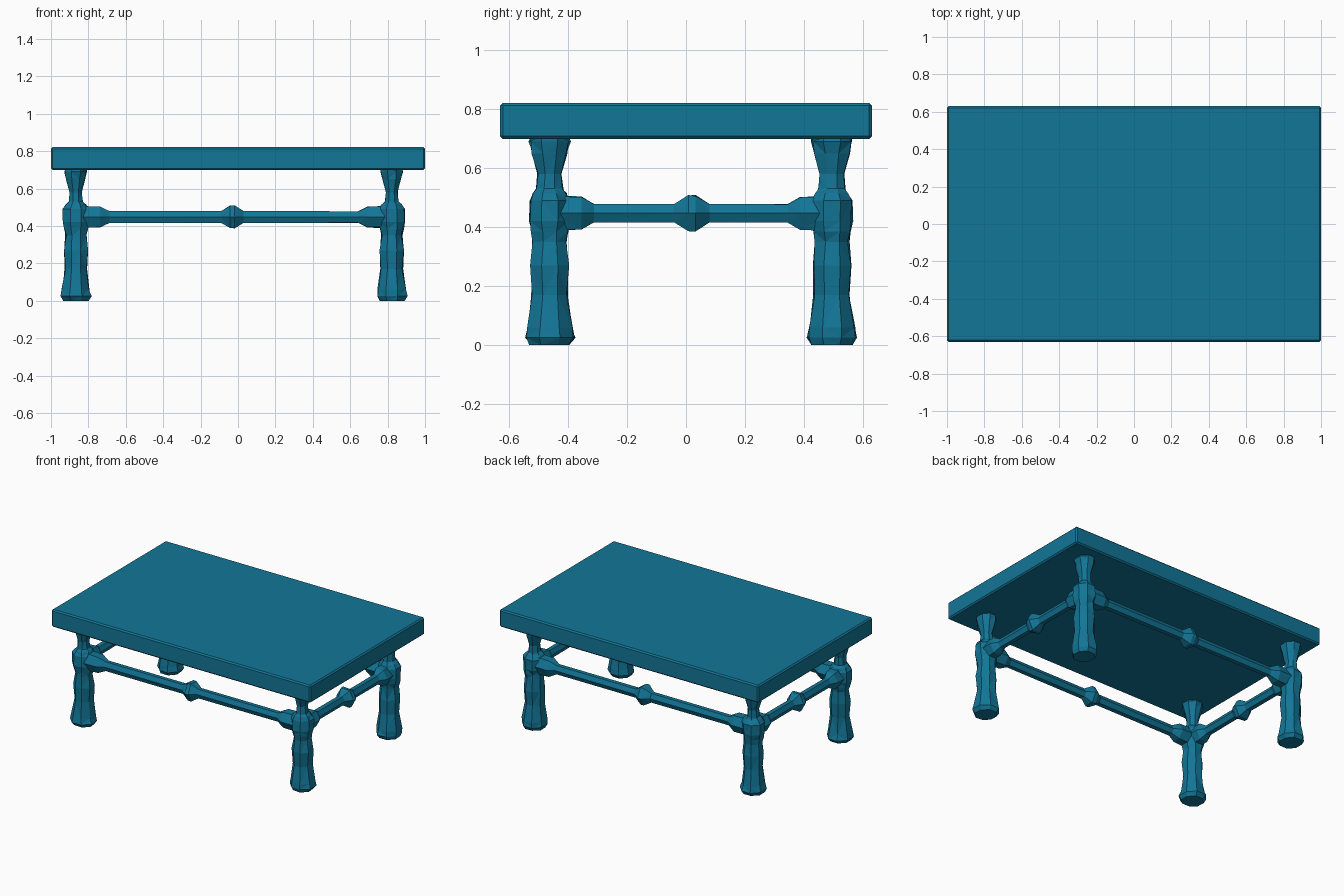
import bpy, bmesh, math, random
from mathutils import Vector

random.seed(4)
cube = bpy.data.objects.get("Cube")
if cube:
    bpy.data.objects.remove(cube)

teal = bpy.data.materials.new("teal paint")
teal.use_nodes = True
teal.diffuse_color = (0.006, 0.18, 0.31, 1)
teal.node_tree.nodes["Principled BSDF"].inputs["Base Color"].default_value = teal.diffuse_color


def add_object(name, bm):
    bmesh.ops.recalc_face_normals(bm, faces=bm.faces)
    mesh = bpy.data.meshes.new(name)
    bm.to_mesh(mesh)
    bm.free()
    mesh.materials.append(teal)
    obj = bpy.data.objects.new(name, mesh)
    bpy.context.collection.objects.link(obj)
    return obj


def loft(name, sections, place, sides=8, wobble=0.0, twist=0.0):
    """Skin rings of (distance, half width, half height); place maps them to space."""
    bm = bmesh.new()
    rings = []
    for t, a, b in sections:
        ring = []
        for i in range(sides):
            ang = 2 * math.pi * (i + 0.5) / sides + twist
            grow = (1 + random.uniform(-wobble, wobble)) / math.cos(math.pi / sides)
            ring.append(bm.verts.new(place(t, a * grow * math.cos(ang), b * grow * math.sin(ang))))
        rings.append(ring)
    for low, high in zip(rings, rings[1:]):
        for i in range(sides):
            j = (i + 1) % sides
            bm.faces.new((low[i], low[j], high[j], high[i]))
    bm.faces.new(rings[0])
    bm.faces.new(rings[-1])
    if wobble:
        bmesh.ops.triangulate(bm, faces=bm.faces)
    return add_object(name, bm)


# Slab top with a narrow chamfer
bm = bmesh.new()
bmesh.ops.create_cube(bm, size=1)
for v in bm.verts:
    v.co = Vector((v.co.x * 2, v.co.y * 1.26, 0.76 + v.co.z * 0.122))
top = add_object("table_top", bm)
chamfer = top.modifiers.new("chamfer", "BEVEL")
chamfer.width = 0.009
chamfer.segments = 1

# Turned legs: flared foot, swollen shaft, joint block, neck and flared head
LEG = [(0.0, .066, .066), (.025, .080, .082), (.06, .073, .074), (.17, .058, .060),
       (.27, .062, .063), (.35, .054, .056), (.385, .062, .060), (.42, .068, .068),
       (.49, .068, .066), (.515, .052, .054), (.53, .036, .044), (.58, .032, .040),
       (.65, .050, .058), (.69, .058, .068), (.705, .058, .068)]
LEFT, RIGHT, FRONT, BACK = 0.822, -0.867, -0.462, 0.495
for side, x in (("left", LEFT), ("right", RIGHT)):
    for end, y in (("front", FRONT), ("back", BACK)):
        loft(f"{end}_{side}_leg", LEG,
             lambda t, a, b, x=x, y=y: (x + a, y + b, t), wobble=0.07)


# Stretchers: chunky tapered ends, slim bar, diamond knob in the middle
def stretcher_sections(start, end, knob, block):
    bar = (.026, .031)
    return [(start, .050, .058), (start + block * .72, .050, .055), (start + block, *bar),
            (knob - .06, *bar), (knob - .012, .056, .060), (knob + .012, .056, .060),
            (knob + .06, *bar), (end - block, *bar), (end - block * .72, .050, .055),
            (end, .050, .058)]


for end, y in (("front", FRONT), ("back", BACK)):
    loft(f"{end}_stretcher", stretcher_sections(RIGHT, LEFT, -0.03, 0.18),
         lambda t, a, b, y=y: (t, y + a, 0.448 + b), sides=6, twist=math.pi / 6, wobble=0.04)
for side, x in (("left", LEFT), ("right", RIGHT)):
    loft(f"{side}_stretcher", stretcher_sections(FRONT, BACK, 0.02, 0.15),
         lambda t, a, b, x=x: (x + a, t, 0.447 + b), sides=6, twist=math.pi / 6, wobble=0.04)
